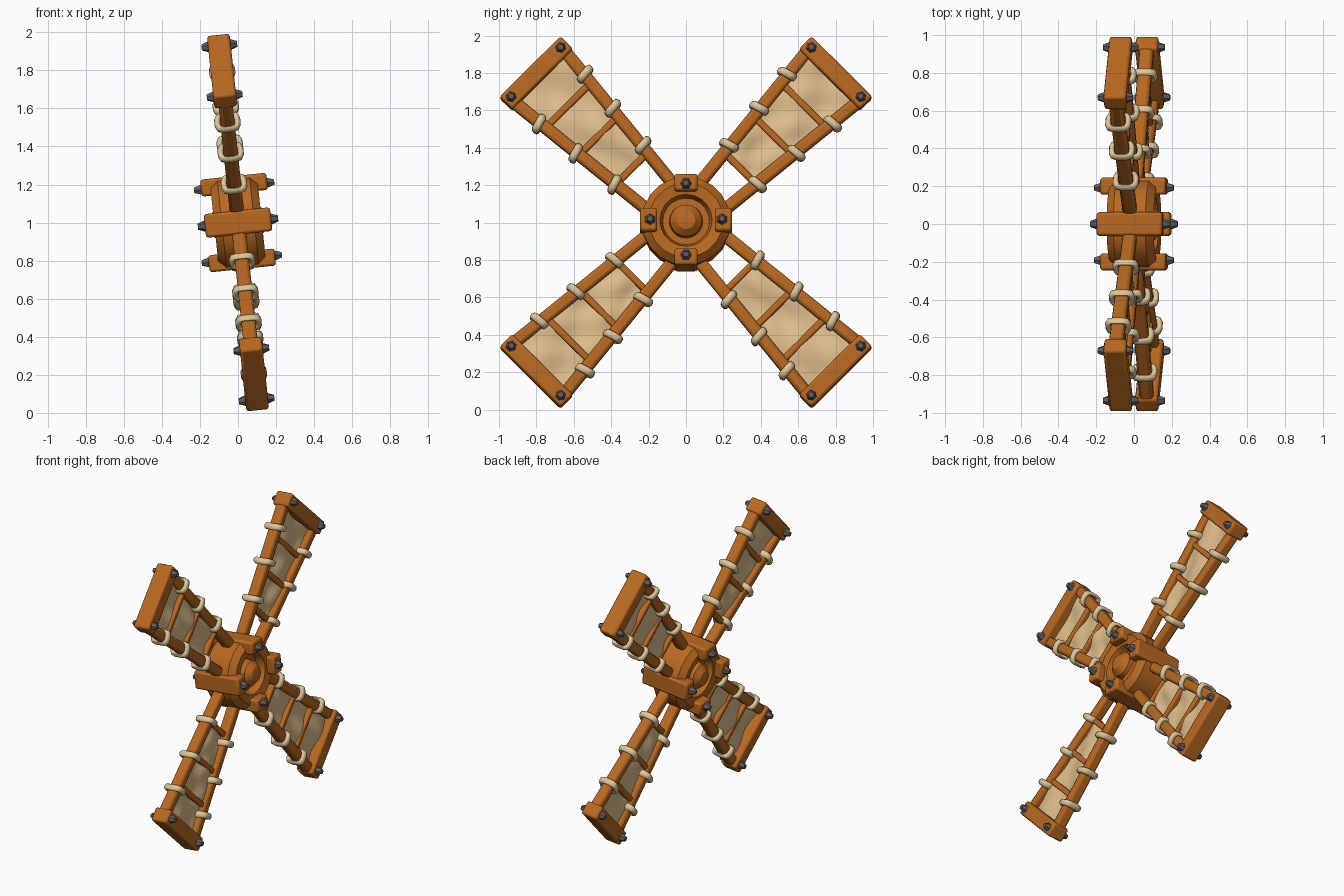
import bpy, bmesh, math
from mathutils import Matrix, Vector

cube = bpy.data.objects.get("Cube")
if cube:
    bpy.data.objects.remove(cube, do_unlink=True)


def material(name, rgb):
    m = bpy.data.materials.new(name)
    m.use_nodes = True
    m.diffuse_color = (*rgb, 1)
    m.node_tree.nodes["Principled BSDF"].inputs["Base Color"].default_value = (*rgb, 1)
    return m


wood = material("orange wood", (0.48, 0.14, 0.015))
cloth = material("tan canvas", (0.73, 0.51, 0.26))
rope = material("pale rope", (0.72, 0.56, 0.32))
iron = material("grey iron", (0.12, 0.11, 0.12))

# The whole rotor leans back slightly about the y axis
ROTOR = Matrix.Translation((0, 0, 1)) @ Matrix.Rotation(math.radians(-6), 4, "Y")


def finish(name, bm, mat, matrix, bevel=0, angle=35):
    bmesh.ops.recalc_face_normals(bm, faces=bm.faces)
    mesh = bpy.data.meshes.new(name)
    bm.to_mesh(mesh)
    bm.free()
    mesh.materials.append(mat)
    obj = bpy.data.objects.new(name, mesh)
    bpy.context.collection.objects.link(obj)
    obj.matrix_world = ROTOR @ matrix
    if bevel:
        mod = obj.modifiers.new("soft_edges", "BEVEL")
        mod.width, mod.segments = bevel, 2
    bpy.ops.object.select_all(action="DESELECT")
    obj.select_set(True)
    bpy.context.view_layer.objects.active = obj
    bpy.ops.object.shade_smooth_by_angle(angle=math.radians(angle))
    return obj


def box(name, size, matrix, mat=wood, bevel=0.012):
    bm = bmesh.new()
    bmesh.ops.create_cube(bm, size=1, matrix=Matrix.Diagonal((*size, 1)))
    return finish(name, bm, mat, matrix, bevel)


def bolt(name, x, y, z, matrix, length=0.04):
    # Tapered hexagonal head pointing outwards along x
    side = 1 if x > 0 else -1
    bm = bmesh.new()
    bmesh.ops.create_cone(bm, cap_ends=True, segments=6, radius1=0.031,
                          radius2=0.016, depth=length)
    turn = Matrix.Rotation(side * math.pi / 2, 4, "Y")
    finish(name, bm, iron, matrix @ Matrix.Translation((x, y, z)) @ turn)


def rail_v(u):
    # Distance of a rail from the arm's centre line, widening outwards
    return 0.1 + 0.105 * (u - 0.22)


def wrap(name, matrix):
    # Squarish rope loop around a rail running along local z
    bm = bmesh.new()
    n, m = 16, 8
    rings = []
    for i in range(n):
        a = 2 * math.pi * i / n
        c, s = math.cos(a), math.sin(a)
        k = (c ** 4 + s ** 4) ** -0.25
        ring = []
        for j in range(m):
            b = 2 * math.pi * j / m
            r = k * (0.046 + 0.014 * math.cos(b))
            ring.append(bm.verts.new((1.15 * r * c, 0.9 * r * s,
                                      0.022 * math.sin(b) + 0.008 * s)))
        rings.append(ring)
    for i in range(n):
        p, q = rings[i], rings[(i + 1) % n]
        for j in range(m):
            bm.faces.new((p[j], q[j], q[(j + 1) % m], p[(j + 1) % m]))
    finish(name, bm, rope, matrix, angle=60)


def sail(name, matrix, phase):
    # Rippled canvas stretched between the rails
    bm = bmesh.new()
    nu, nv = 30, 10
    grid = []
    for i in range(nu + 1):
        u = 0.41 + 0.69 * i / nu
        row = []
        for j in range(nv + 1):
            t = 2 * j / nv - 1
            x = 0.014 * (1 - t * t) * math.sin(11 * u + 3 * t + phase)
            x += 0.005 * math.sin(23 * u - 5 * t + 2 * phase)
            row.append(bm.verts.new((x, t * rail_v(u), u)))
        grid.append(row)
    for a, b in zip(grid, grid[1:]):
        for j in range(nv):
            bm.faces.new((a[j], a[j + 1], b[j + 1], b[j]))
    obj = finish(name, bm, cloth, matrix, angle=60)
    mod = obj.modifiers.new("thickness", "SOLIDIFY")
    mod.thickness, mod.offset = 0.008, 0


def build_arm(k):
    arm = Matrix.Rotation(math.radians(45 + 90 * k), 4, "X")
    tag = f"_{k + 1}"
    steep = 1 if k % 2 == 0 else -1
    start, end = 0.2, 1.11
    for side in (-1, 1):
        # Rail
        a = Vector((0, side * rail_v(start), start))
        b = Vector((0, side * rail_v(end), end))
        lean = Matrix.Rotation(-side * math.atan(0.105), 4, "X")
        label = ("_a" if side > 0 else "_b") + tag
        box("sail_rail" + label, (0.075, 0.066, (b - a).length),
            arm @ Matrix.Translation((a + b) / 2) @ lean, bevel=0.018)
        # Rope wraps
        for i, u in enumerate((0.455, 0.71, 0.945) if side == steep else (0.415, 0.68, 0.93)):
            spot = Matrix.Translation((0, side * (rail_v(u) + 0.006), u))
            wrap(f"rope_wrap_{i + 1}" + label, arm @ spot @ lean)
        # Bolts at both ends of the tip board
        for face in (-1, 1):
            bolt("tip_bolt" + label, face * 0.074, side * 0.187, 1.135, arm)
    # Rungs
    for u in (0.41, 0.66, 0.89):
        box("sail_rung" + tag, (0.048, 2 * rail_v(u), 0.036),
            arm @ Matrix.Translation((0, 0, u)), bevel=0.01)
    # Tip board
    box("tip_board" + tag, (0.12, 0.46, 0.096),
        arm @ Matrix.Translation((0, 0, 1.132)), bevel=0.014)
    sail("canvas" + tag, arm, 1.7 * k)


def build_hub():
    # Turned hub with a recessed ring and a domed cap on both faces
    half = [(0.001, 0.155), (0.05, 0.145), (0.085, 0.11), (0.09, 0.06),
            (0.125, 0.06), (0.14, 0.115), (0.2, 0.125), (0.238, 0.085)]
    profile = half + [(r, -x) for r, x in reversed(half)]
    bm = bmesh.new()
    verts = [bm.verts.new((x, 0, r)) for r, x in profile]
    edges = [bm.edges.new(pair) for pair in zip(verts, verts[1:])]
    bmesh.ops.spin(bm, geom=verts + edges, cent=(0, 0, 0), axis=(1, 0, 0),
                   angle=2 * math.pi, steps=20)
    bmesh.ops.remove_doubles(bm, verts=bm.verts, dist=0.002)
    finish("hub", bm, wood, Matrix(), angle=30)
    # Four clamp blocks, each bolted through
    for k in range(4):
        turn = Matrix.Rotation(math.pi / 2 * k, 4, "X")
        box(f"hub_block_{k + 1}", (0.35, 0.125, 0.09),
            turn @ Matrix.Translation((0, 0, 0.2)), bevel=0.014)
        for face in (-1, 1):
            bolt(f"hub_bolt_{k + 1}", face * 0.192, 0, 0.192, turn)


build_hub()
for k in range(4):
    build_arm(k)
